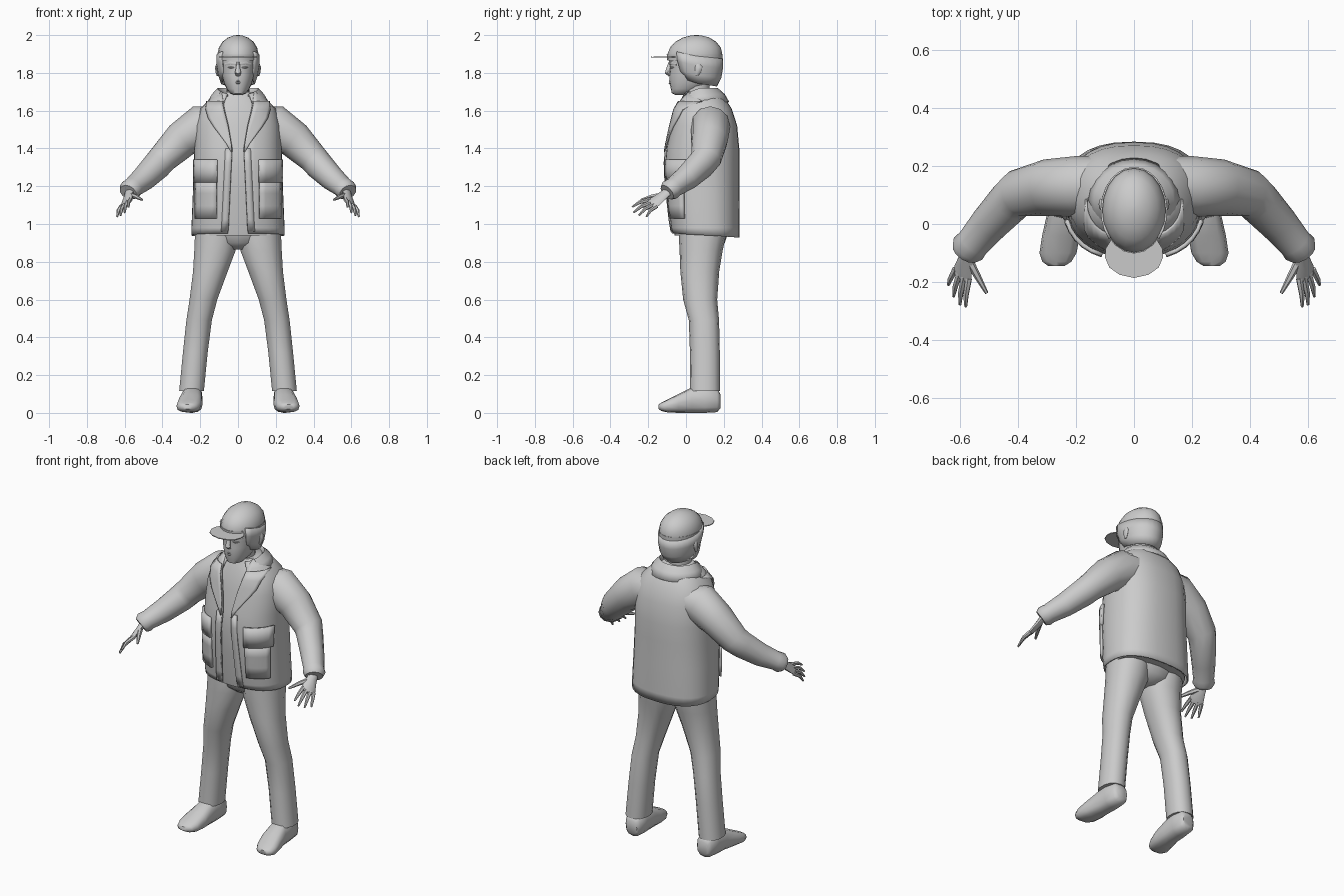
import bpy, bmesh, math
from math import sin, cos, pi
from mathutils import Vector

if "Cube" in bpy.data.objects:
    bpy.data.objects.remove(bpy.data.objects["Cube"])

GREY = (0.6, 0.6, 0.6, 1)
mat = bpy.data.materials.new("plain_grey")
mat.use_nodes = True
mat.diffuse_color = GREY
mat.node_tree.nodes["Principled BSDF"].inputs["Base Color"].default_value = GREY


def skin(name, rows, closed=True, caps=True, thick=0, mirror=False, angle=45):
    """Bridge rows of points into one surface."""
    bm = bmesh.new()
    vs = [[bm.verts.new(p) for p in row] for row in rows]
    n = len(rows[0])
    for a, b in zip(vs, vs[1:]):
        for i in range(n if closed else n - 1):
            j = (i + 1) % n
            bm.faces.new((a[i], a[j], b[j], b[i]))
    if closed and caps:
        bm.faces.new(vs[0][::-1])
        bm.faces.new(vs[-1])
    bmesh.ops.recalc_face_normals(bm, faces=bm.faces)
    me = bpy.data.meshes.new(name)
    bm.to_mesh(me)
    bm.free()
    me.shade_smooth()
    me.set_sharp_from_angle(angle=math.radians(angle))
    me.materials.append(mat)
    ob = bpy.data.objects.new(name, me)
    bpy.context.collection.objects.link(ob)
    if thick:
        m = ob.modifiers.new("thickness", "SOLIDIFY")
        m.thickness, m.offset = thick, 0
    if mirror:
        ob.modifiers.new("mirror", "MIRROR")
    return ob


def spow(v, e):
    return math.copysign(abs(v) ** e, v)


def oval(x, y, z, rx, ry, t, e=1.0):
    """Point on a level oval; t = 0 faces the front."""
    return (x + rx * spow(sin(t), e), y - ry * spow(cos(t), e), z)


def loft(name, rings, n=16, e=1.0, **kw):
    return skin(name, [[oval(*r, 2 * pi * i / n, e) for i in range(n)] for r in rings], **kw)


def tube(name, path, n=10, up=(0, 0, 1), **kw):
    """Path of (point, flat radius, upright radius)."""
    pts = [Vector(p[0]) for p in path]
    rows = []
    for i, (_, ra, rb) in enumerate(path):
        d = (pts[min(i + 1, len(pts) - 1)] - pts[max(i - 1, 0)]).normalized()
        side = d.cross(Vector(up)).normalized()
        top = side.cross(d)
        rows.append([pts[i] + side * ra * cos(2 * pi * k / n) + top * rb * sin(2 * pi * k / n)
                     for k in range(n)])
    return skin(name, rows, **kw)


def lerp_table(table, z):
    """Interpolate rows keyed by falling height."""
    for a, b in zip(table, table[1:]):
        if z >= b[0]:
            f = min(1, max(0, (a[0] - z) / (a[0] - b[0])))
            return [p + (q - p) * f for p, q in zip(a[1:], b[1:])]
    return list(table[-1][1:])


# Jacket: height, centre y, half width, half depth, half opening
JACKET = [(1.70, .075, .10, .095, .085), (1.66, .085, .145, .12, .08), (1.61, .09, .195, .148, .072),
          (1.52, .095, .222, .172, .05), (1.40, .088, .228, .19, .03), (1.30, .083, .23, .195, .035),
          (1.15, .09, .236, .188, .042), (.98, .10, .243, .18, .05), (.94, .103, .243, .176, .053)]
E = .82


def jacket_point(t, z, off=0):
    cy, rx, ry, _ = lerp_table(JACKET, z)
    x, y, _ = oval(0, cy, z, rx + off, ry + off, t, E)
    hem = .012 * cos(t) if z < .97 else 0
    return (x, y, z + hem)


def front_angle(x, z):
    return math.asin(min(1, (x / lerp_table(JACKET, z)[1])) ** (1 / E))


def front_patch(name, z0, z1, inner, outer, off, nu=5, nv=6, thick=.009):
    """Patch on the jacket front between two x limits that depend on height."""
    rows = []
    for j in range(nv + 1):
        z = z0 + (z1 - z0) * j / nv
        a, b = front_angle(inner(z), z), front_angle(outer(z), z)
        rows.append([jacket_point(a + (b - a) * i / nu, z, off) for i in range(nu + 1)])
    return skin(name, rows, closed=False, thick=thick, mirror=True, angle=35)


def opening(z):
    return lerp_table(JACKET, z)[3]


rows = []
for r in JACKET:
    a = front_angle(r[4], r[0])
    rows.append([jacket_point(a + (2 * pi - 2 * a) * i / 28, r[0]) for i in range(29)])
skin("jacket_body", rows, closed=False, thick=.008, angle=60)

# Shirt showing in the jacket opening
loft("shirt", [(0, r[1], r[0], r[2] - .015, r[3] - .013) for r in JACKET], n=24, e=E)

# Lapels, edge strips and patch pockets
front_patch("lapel", 1.65, 1.38, opening,
            lambda z: opening(z) + max(.004, min(.09, (z - 1.38) * .55)), .010)
front_patch("edge_strip", 1.40, .95, opening, lambda z: opening(z) + .035, .005, nu=2)
front_patch("lower_pocket", 1.23, 1.03, lambda z: .11, lambda z: .215, .009, nv=3, thick=.016)
front_patch("pocket_flap", 1.34, 1.22, lambda z: .105, lambda z: .222, .011, nv=2, thick=.014)

# Folded collar, drooping toward the front
collar = []
for rx, ry, cy, z in ((.085, .082, .07, 1.68), (.108, .098, .072, 1.715),
                      (.135, .122, .08, 1.685), (.158, .14, .085, 1.645)):
    arc = [.55 + (2 * pi - 1.1) * i / 20 for i in range(21)]
    collar.append([oval(0, cy, z - .035 * max(0, cos(t)), rx, ry, t) for t in arc])
skin("collar", collar, closed=False, thick=.008, angle=50)

# Sleeves
tube("sleeve", [((.08, .135, 1.54), .10, .08), ((.19, .13, 1.515), .105, .118),
                ((.30, .125, 1.445), .098, .098), ((.40, .105, 1.345), .082, .08),
                ((.43, .075, 1.31), .075, .077), ((.50, .0, 1.24), .066, .066),
                ((.555, -.065, 1.195), .058, .054), ((.572, -.085, 1.18), .062, .057),
                ((.582, -.10, 1.168), .05, .045)], n=12, mirror=True, angle=50)

# Hands: flat palm, four fingers and a thumb
across = Vector((.055, .04, -.04)).normalized()
flat = Vector((.02, -.075, -.05)).cross(across)
tube("palm", [((.572, -.085, 1.18), .026, .02), ((.58, -.125, 1.148), .032, .017),
              ((.59, -.165, 1.118), .042, .014), ((.595, -.185, 1.105), .038, .01)],
     n=8, up=flat, mirror=True)
TIPS = {"index": (.58, -.285, 1.09), "middle": (.60, -.278, 1.06),
        "ring": (.622, -.25, 1.045), "little": (.64, -.21, 1.038)}
for k, (finger, tip) in enumerate(TIPS.items()):
    base = Vector((.593, -.172, 1.112)) + across * (k - 1.5) * .022
    mid = base.lerp(Vector(tip), .55) + Vector((.004, -.004, .008))
    tube(finger + "_finger", [(base, .012, .012), (mid, .010, .010), (tip, .005, .005)],
         n=6, up=flat, mirror=True)
tube("thumb", [((.572, -.12, 1.155), .015, .015), ((.54, -.18, 1.145), .012, .012),
               ((.508, -.238, 1.128), .006, .006)], n=6, mirror=True)

# Trousers
loft("hips", [(0, .09, 1.05, .20, .14), (0, .09, .96, .21, .135),
              (0, .09, .90, .15, .115), (0, .09, .865, .05, .07)], n=20)
loft("trouser_leg", [(.118, .088, 1.0, .108, .125), (.117, .086, .93, .114, .124),
                     (.122, .08, .86, .112, .114), (.146, .073, .75, .094, .103),
                     (.183, .075, .60, .075, .09), (.206, .095, .49, .069, .08),
                     (.226, .10, .32, .067, .079), (.246, .10, .115, .067, .08)],
     n=14, e=.9, mirror=True)

# Shoes: y, centre x, half width, bottom, top
shoe = [(.182, .238, .035, .025, .10), (.165, .24, .05, .004, .13), (.10, .242, .055, 0, .145),
        (.03, .245, .056, 0, .135), (-.04, .252, .065, 0, .10), (-.10, .262, .064, .003, .07),
        (-.13, .266, .05, .010, .055), (-.145, .268, .028, .02, .045)]
skin("shoe", [[(x + w * spow(cos(2 * pi * i / 12), .75), y,
                (a + b) / 2 + (b - a) / 2 * spow(sin(2 * pi * i / 12), .75)) for i in range(12)]
              for y, x, w, a, b in shoe], mirror=True, angle=50)

# Neck and head
loft("neck", [(0, .06, 1.58, .075, .075), (0, .055, 1.68, .062, .07), (0, .05, 1.77, .062, .075)])
loft("head", [(0, -.03, 1.684, .022, .028), (0, -.02, 1.692, .042, .055), (0, .003, 1.715, .06, .083),
              (0, .025, 1.75, .076, .112), (0, .04, 1.79, .087, .128), (0, .045, 1.83, .092, .13),
              (0, .047, 1.87, .096, .138), (0, .05, 1.92, .09, .125)], n=20, e=.9)

# Face features
tube("nose", [((0, -.082, 1.855), .009, .010), ((0, -.092, 1.825), .011, .012),
              ((0, -.098, 1.80), .017, .014), ((0, -.086, 1.787), .012, .008)],
     n=8, up=(0, -1, 0))
tube("brow", [((.012, -.083, 1.848), .006, .008), ((.04, -.078, 1.852), .007, .010),
              ((.068, -.05, 1.845), .004, .006)], n=6, mirror=True)
tube("eye", [((.020, -.080, 1.828), .003, .002), ((.036, -.078, 1.829), .009, .007),
             ((.054, -.062, 1.828), .003, .002)], n=6, mirror=True)
for lip, z in (("upper_lip", 1.757), ("lower_lip", 1.745)):
    tube(lip, [((-.028, -.072, 1.751), .003, .002), ((0, -.083, z), .009, .006),
               ((.028, -.072, 1.751), .003, .002)], n=6)
tube("ear", [((.108, .055, 1.785), .005, .008), ((.112, .062, 1.805), .007, .016),
             ((.114, .068, 1.83), .008, .02), ((.110, .06, 1.848), .004, .010)],
     n=8, up=(0, 1, 0), mirror=True)

# Cap dome, with side and neck flaps
loft("cap_dome", [(0, .046, 1.865, .108, .144), (0, .047, 1.90, .109, .145), (0, .05, 1.935, .101, .134),
                  (0, .052, 1.965, .082, .108), (0, .054, 1.987, .053, .07),
                  (0, .055, 1.997, .025, .032), (0, .055, 2.0, .006, .008)], n=20)
flap = []
for z, cy, rx, ry in ((1.89, .047, .111, .146), (1.84, .05, .111, .142),
                      (1.79, .055, .102, .128), (1.745, .06, .086, .10)):
    arc = [.85 + (2 * pi - 1.7) * i / 18 for i in range(19)]
    flap.append([oval(0, cy, z + .035 * max(0, cos(t)) - .015 * max(0, -cos(t)), rx, ry, t)
                 for t in arc])
skin("cap_flaps", flap, closed=False, thick=.008, angle=50)
loft("cap_band", [(0, .046, 1.868, .110, .147), (0, .046, 1.898, .111, .148)], n=20)

# Brim: thin plate rounded at the tip
outline = [(.07, -.04), (.098, -.085), (.1, -.115), (.085, -.15), (.05, -.175), (0, -.186)]
outline += [(-x, y) for x, y in outline[-2::-1]]
skin("brim", [[(x, y, z - .04 * max(0, -y - .1) - .25 * x * x) for x, y in outline]
              for z in (1.884, 1.889)], angle=30)
